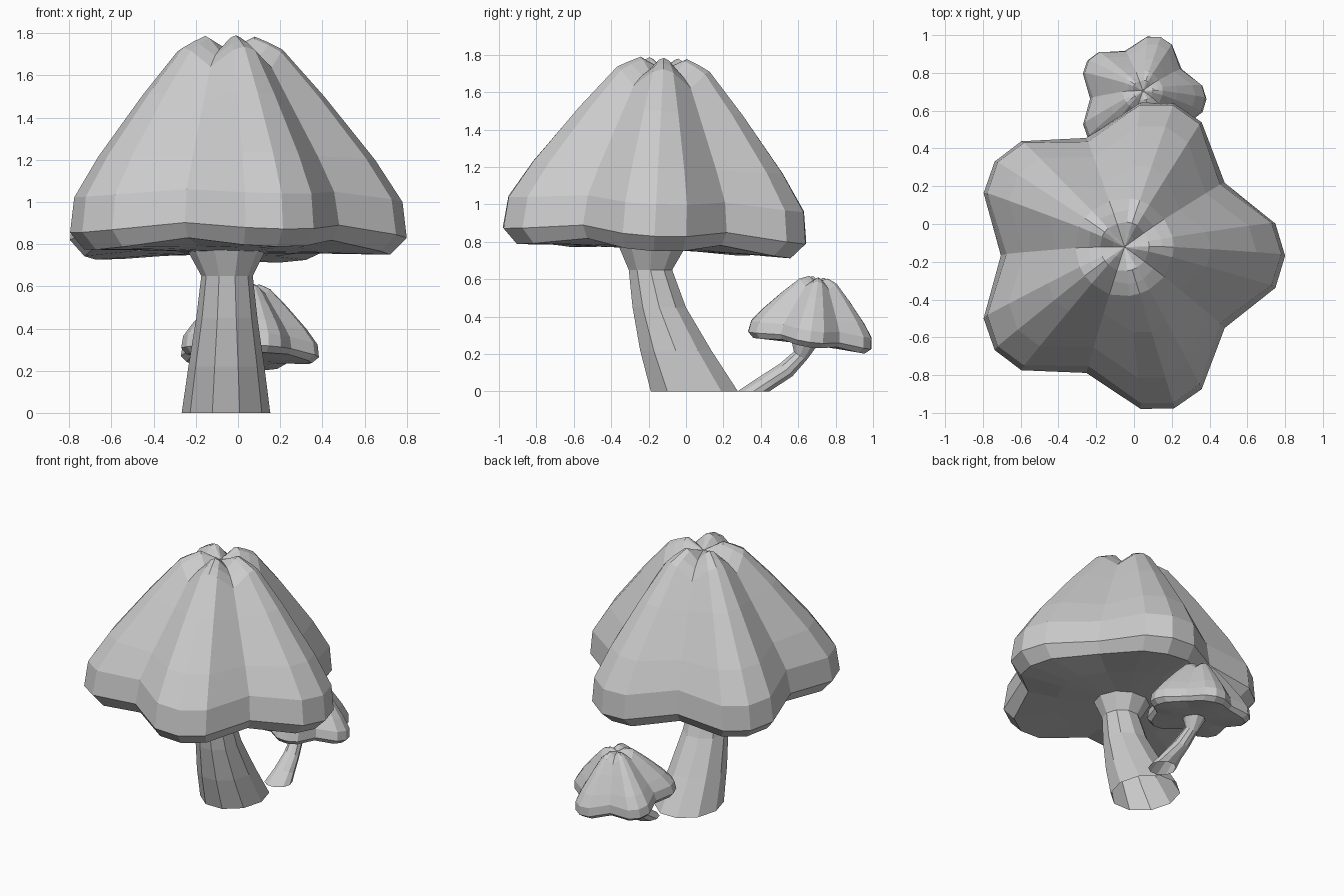
import bpy, bmesh
from math import radians, sin, cos, pi
from mathutils import Matrix, Vector

if "Cube" in bpy.data.objects:
    bpy.data.objects.remove(bpy.data.objects["Cube"])

# Cap rings, top to underside: radius/height at lobe tip, then at valley
RINGS = [
    (.07, .955, .06, .925),
    (.13, .985, .13, .915),
    (.20, .955, .19, .885),
    (.26, .925, .26, .830),
    (.46, .700, .36, .670),
    (.70, .400, .53, .400),
    (.83, .200, .625, .230),
    (.85, .030, .655, .070),
    (.77, -.050, .61, .000),
    (.45, -.040, .42, -.030),
    (.14, -.040, .14, -.040),
]
# Each lobe: valley, side, tip, side (angle in degrees, blend to valley)
LOBE = [(-36, 1), (-12, .17), (0, 0), (12, .17)]


def loft(name, rings, apex=None):
    """Skin a stack of equal rings, optionally closed to a point at the start."""
    bm = bmesh.new()
    rows = [[bm.verts.new(p) for p in ring] for ring in rings]
    n = len(rows[0])
    for a, b in zip(rows, rows[1:]):
        for i in range(n):
            j = (i + 1) % n
            bm.faces.new((a[i], a[j], b[j], b[i]))
    if apex is not None:
        top = bm.verts.new(apex)
        for i in range(n):
            bm.faces.new((top, rows[0][(i + 1) % n], rows[0][i]))
    bmesh.ops.recalc_face_normals(bm, faces=bm.faces)
    mesh = bpy.data.meshes.new(name)
    bm.to_mesh(mesh)
    bm.free()
    # open tubes and caps: make sure the skin faces outwards
    ob = bpy.data.objects.new(name, mesh)
    bpy.context.collection.objects.link(ob)
    return ob


def cap(name, loc, sx, sz, tilt_x, tilt_y=0):
    m = (Matrix.Translation(loc) @ Matrix.Rotation(radians(tilt_y), 4, 'Y')
         @ Matrix.Rotation(radians(tilt_x), 4, 'X') @ Matrix.Diagonal((sx, sx, sz, 1)))
    rings = []
    for rt, zt, rv, zv in RINGS:
        ring = []
        for k in range(5):
            for ang, w in LOBE:
                a = radians(72 * k + ang)
                r, z = rt + (rv - rt) * w, zt + (zv - zt) * w
                ring.append(m @ Vector((r * cos(a), r * sin(a), z)))
        rings.append(ring)
    return loft(name, rings, m @ Vector((0, 0, .925)))


def stem(name, rows, sides=10):
    rings = []
    for x, y, z, rx, ry, tilt in rows:
        m = Matrix.Translation((x, y, z)) @ Matrix.Rotation(radians(-tilt), 4, 'X')
        rings.append([m @ Vector((rx * cos(2 * pi * i / sides), ry * sin(2 * pi * i / sides), 0))
                      for i in range(sides)])
    return loft(name, rings)


# Large mushroom
cap("large_cap", (-.05, -.17, .8), 1, 1, -3)
stem("large_stem", [
    (-.057, .045, 0, .21, .245, 0),
    (-.055, -.055, .22, .18, .20, 0),
    (-.053, -.143, .45, .145, .15, 0),
    (-.052, -.19, .65, .122, .122, 0),
    (-.055, -.185, .77, .185, .185, 3),
])

# Small mushroom leaning away behind it
cap("small_cap", (.035, .66, .265), .41, .355, -8, 2)
stem("small_stem", [
    (.065, .36, 0, .09, .09, 0),
    (.06, .435, .05, .07, .062, 20),
    (.045, .535, .115, .052, .05, 45),
    (.03, .61, .19, .043, .043, 35),
    (.03, .635, .26, .075, .075, 8),
])
